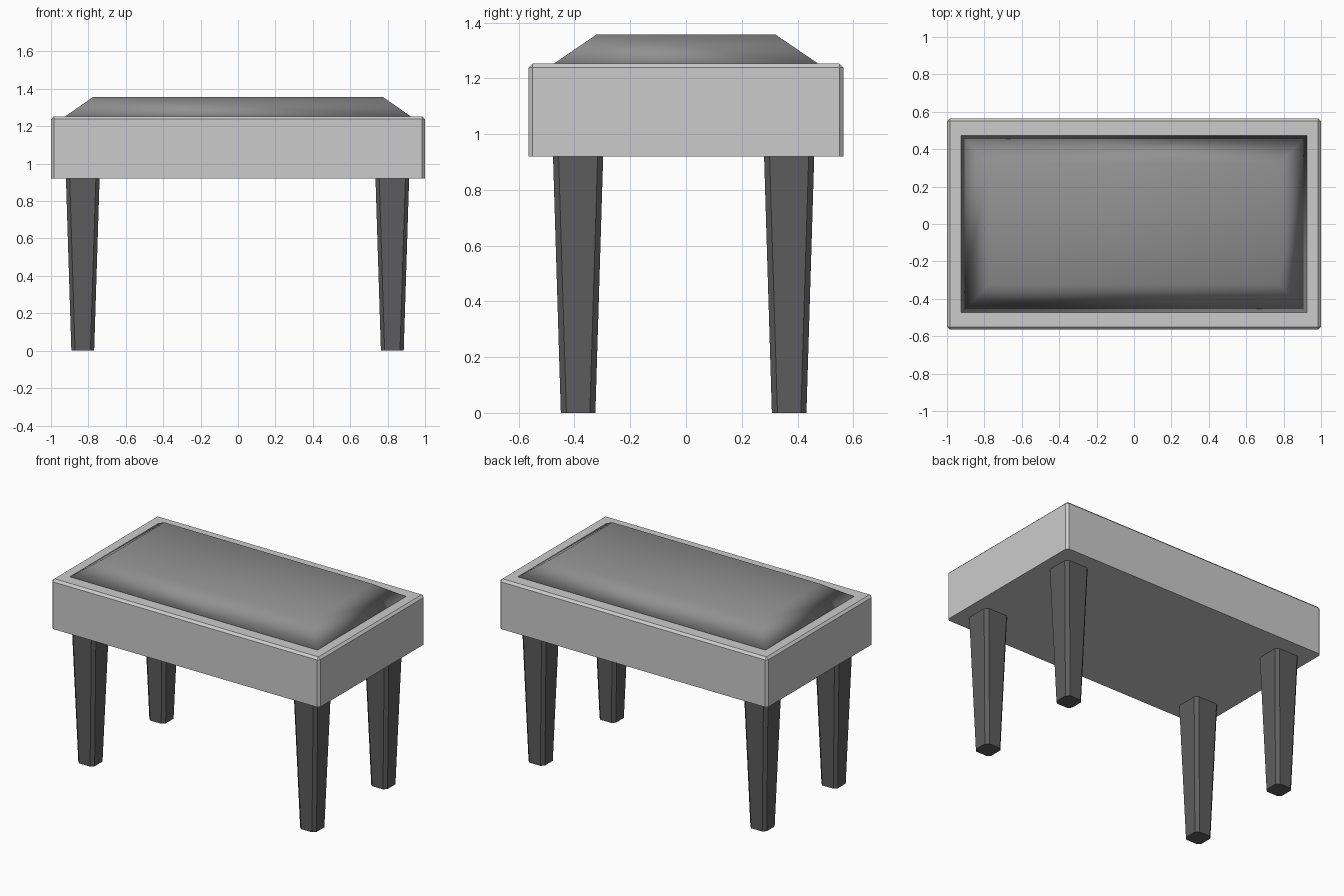
import bpy, bmesh
from mathutils import Vector

if "Cube" in bpy.data.objects:
    bpy.data.objects.remove(bpy.data.objects["Cube"])


def material(name, grey):
    mat = bpy.data.materials.new(name)
    mat.diffuse_color = (grey, grey, grey, 1)
    mat.use_nodes = True
    mat.node_tree.nodes["Principled BSDF"].inputs["Base Color"].default_value = mat.diffuse_color
    return mat


def tapered_block(name, bottom, top, z0, z1, loc=(0, 0), mat=None,
                  bevel=0.0, bevel_top=False):
    """Four-sided block between two half-size rectangles, with chamfered edges."""
    bm = bmesh.new()
    bmesh.ops.create_cube(bm, size=2)
    for v in bm.verts:
        upper = v.co.z > 0
        hx, hy = top if upper else bottom
        v.co = Vector((v.co.x * hx, v.co.y * hy, z1 if upper else z0))
    if bevel:
        edges = []
        for e in bm.edges:
            zs = [v.co.z for v in e.verts]
            upright = abs(zs[0] - zs[1]) > 1e-4
            if upright or (bevel_top and min(zs) > z1 - 1e-4):
                edges.append(e)
        bmesh.ops.bevel(bm, geom=edges, offset=bevel, segments=1,
                        affect='EDGES', clamp_overlap=True)
    bmesh.ops.recalc_face_normals(bm, faces=bm.faces)
    mesh = bpy.data.meshes.new(name)
    bm.to_mesh(mesh)
    bm.free()
    obj = bpy.data.objects.new(name, mesh)
    obj.location = (loc[0], loc[1], 0)
    bpy.context.collection.objects.link(obj)
    if mat:
        mesh.materials.append(mat)
    return obj


cushion_mat = material("cushion_grey", 0.28)
leg_mat = material("leg_dark", 0.11)

# Seat frame with chamfered upright and top edges
tapered_block("seat_frame", (1.0, 0.565), (1.0, 0.565), 0.92, 1.253,
              bevel=0.015, bevel_top=True)

# Sloped cushion, smooth shaded across its faces
cushion = tapered_block("cushion", (0.928, 0.478), (0.774, 0.321), 1.25, 1.357,
                        mat=cushion_mat)
for poly in cushion.data.polygons:
    poly.use_smooth = True

# Tapered legs with chamfered corners
for side, x in (("left", -0.83), ("right", 0.825)):
    for end, y in (("front", -0.387), ("back", 0.37)):
        tapered_block(f"{end}_{side}_leg", (0.061, 0.062), (0.09, 0.09),
                      0.0, 0.921, (x, y), leg_mat, bevel=0.02)
